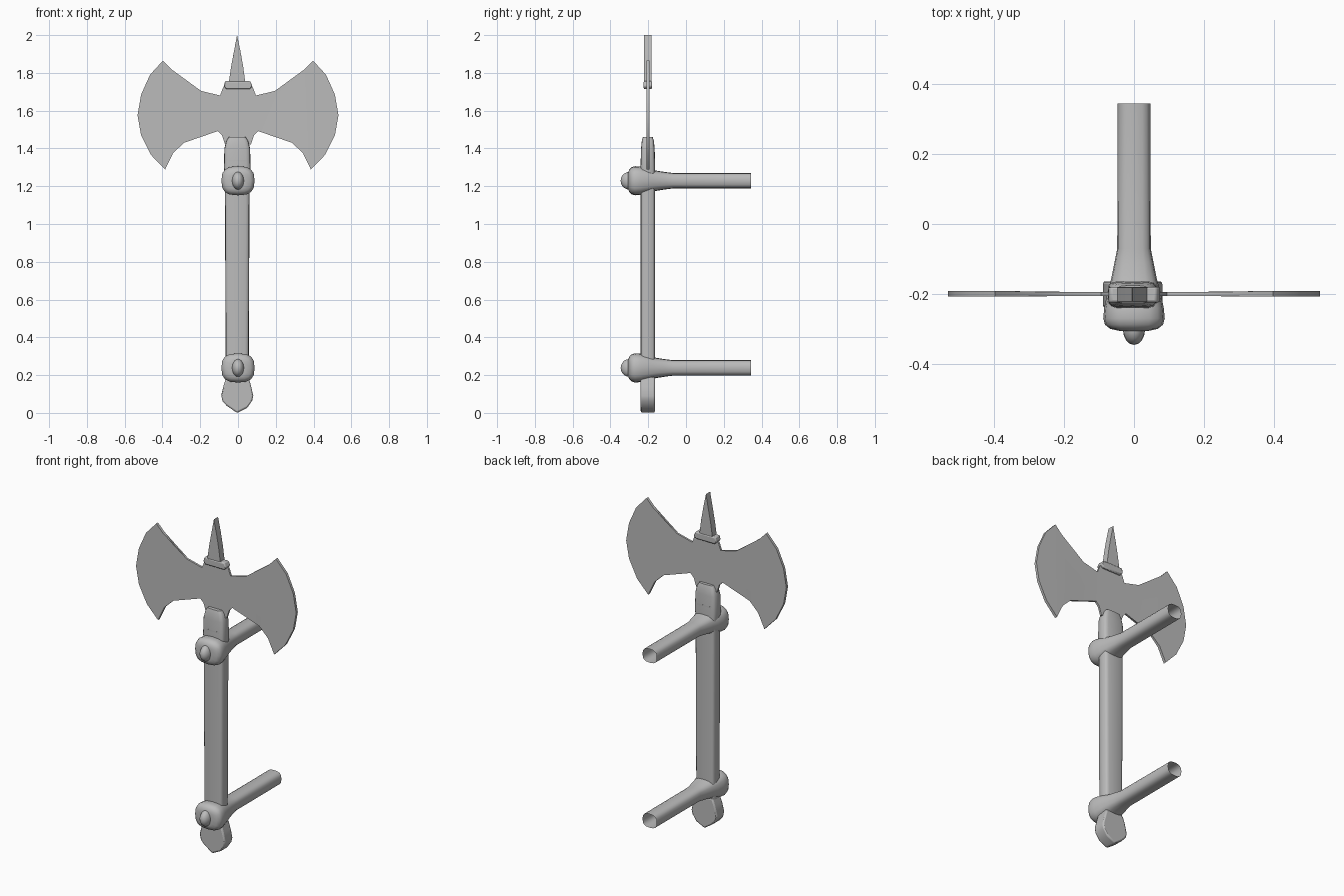
import bpy, bmesh, math
from mathutils import Vector

if "Cube" in bpy.data.objects:
    bpy.data.objects.remove(bpy.data.objects["Cube"], do_unlink=True)

AXE_Y = -0.202

steel = bpy.data.materials.new("plain_grey")
steel.use_nodes = True
GREY = (0.5, 0.5, 0.5, 1)
steel.diffuse_color = GREY
steel.node_tree.nodes["Principled BSDF"].inputs["Base Color"].default_value = GREY


def finish(name, bm, angle=40, bevel=0):
    bmesh.ops.recalc_face_normals(bm, faces=bm.faces)
    mesh = bpy.data.meshes.new(name)
    bm.to_mesh(mesh)
    bm.free()
    mesh.materials.append(steel)
    obj = bpy.data.objects.new(name, mesh)
    bpy.context.collection.objects.link(obj)
    bpy.ops.object.select_all(action='DESELECT')
    obj.select_set(True)
    bpy.context.view_layer.objects.active = obj
    if bevel:
        mod = obj.modifiers.new("soft_edges", 'BEVEL')
        mod.width, mod.segments = bevel, 2
        mod.limit_method, mod.angle_limit = 'ANGLE', math.radians(50)
    bpy.ops.object.shade_smooth_by_angle(angle=math.radians(angle))
    return obj


def loft(name, rings, place, power, sides=16, caps=(True, True), angle=40):
    """Skin rounded-square rings (position, half width, half depth)."""
    bm = bmesh.new()
    loops = []
    for t, a, b in rings:
        loop = []
        for i in range(sides):
            ang = 2 * math.pi * i / sides
            c, s = math.cos(ang), math.sin(ang)
            u = math.copysign(abs(c) ** (2 / power), c) * a
            v = math.copysign(abs(s) ** (2 / power), s) * b
            loop.append(bm.verts.new(place(u, v, t)))
        loops.append(loop)
    for low, high in zip(loops, loops[1:]):
        for i in range(sides):
            j = (i + 1) % sides
            bm.faces.new((low[i], low[j], high[j], high[i]))
    for want, loop in zip(caps, (loops[0], loops[-1])):
        if want:
            bm.faces.new(loop)
    return finish(name, bm, angle)


def plate(name, outline, half, bevel=0, y=AXE_Y):
    """Flat part cut from an outline in x and z; half gives its half depth at x."""
    bm = bmesh.new()
    front = [bm.verts.new((x, y - half(x), z)) for x, z in outline]
    back = [bm.verts.new((x, y + half(x), z)) for x, z in outline]
    bm.faces.new(front)
    bm.faces.new(back[::-1])
    for i in range(len(outline)):
        j = (i + 1) % len(outline)
        bm.faces.new((front[i], back[i], back[j], front[j]))
    bmesh.ops.triangulate(bm, faces=[f for f in bm.faces if len(f.verts) > 4])
    return finish(name, bm, 40, bevel)


def upright(u, v, t):
    return Vector((u - 0.004, AXE_Y + v, t))


# Handle and the socket under the head
loft("handle", [(0.1, 0.06, 0.038), (0.7, 0.063, 0.038), (1.34, 0.066, 0.038)],
     upright, 5)
loft("head_socket", [(1.25, 0.066, 0.039), (1.3, 0.071, 0.039), (1.4, 0.068, 0.036),
                     (1.44, 0.058, 0.032), (1.46, 0.045, 0.026)], upright, 4.5)

# Double blade, one half mirrored
half_blade = [(0.07, 1.735), (0.08, 1.72), (0.095, 1.68), (0.196, 1.705), (0.275, 1.75),
              (0.354, 1.82), (0.397, 1.865), (0.466, 1.79), (0.513, 1.685),
              (0.532, 1.575), (0.513, 1.47), (0.46, 1.365), (0.386, 1.288),
              (0.344, 1.375), (0.286, 1.43), (0.185, 1.472), (0.106, 1.492),
              (0.085, 1.47), (0.068, 1.42)]
blade = half_blade + [(-x, z) for x, z in reversed(half_blade)]
plate("double_blade", blade, lambda x: 0.006 if abs(x) < 0.3 else 0.008, y=-0.2)

# Top spike on its base bar
plate("spike", [(-0.005, 2.0), (0.012, 1.92), (0.027, 1.836), (0.04, 1.74),
                (-0.05, 1.74), (-0.036, 1.836), (-0.02, 1.92)], lambda x: 0.02, 0.003)
plate("spike_base", [(-0.068, 1.757), (0.064, 1.757), (0.077, 1.73), (0.062, 1.714),
                     (-0.062, 1.714), (-0.075, 1.73)], lambda x: 0.022, 0.006)

# Pommel
plate("pommel", [(-0.06, 0.19), (-0.074, 0.153), (-0.089, 0.095), (-0.082, 0.062),
                 (-0.06, 0.038), (-0.005, 0), (0.048, 0.026), (0.075, 0.065),
                 (0.081, 0.09), (0.069, 0.143), (0.055, 0.19)], lambda x: 0.038, 0.008)

# Two wall pegs holding the axe, hollow at the back
for label, height in (("lower", 0.238), ("upper", 1.229)):
    loft(label + "_peg",
         [(0.345, 0.047, 0.041), (-0.07, 0.048, 0.041), (-0.11, 0.056, 0.046),
          (-0.16, 0.066, 0.054), (-0.2, 0.077, 0.065), (-0.24, 0.085, 0.075),
          (-0.27, 0.088, 0.077), (-0.288, 0.083, 0.072), (-0.3, 0.068, 0.06),
          (-0.306, 0.04, 0.045)],
         lambda u, v, t: Vector((u, t, height + v)), 2.8, caps=(False, True), angle=60)
    bm = bmesh.new()
    bmesh.ops.create_uvsphere(bm, u_segments=16, v_segments=10, radius=1)
    for v in bm.verts:
        v.co = Vector((v.co.x * 0.032, -0.3 + v.co.y * 0.046, height + v.co.z * 0.047))
    finish(label + "_peg_stud", bm, 60)
